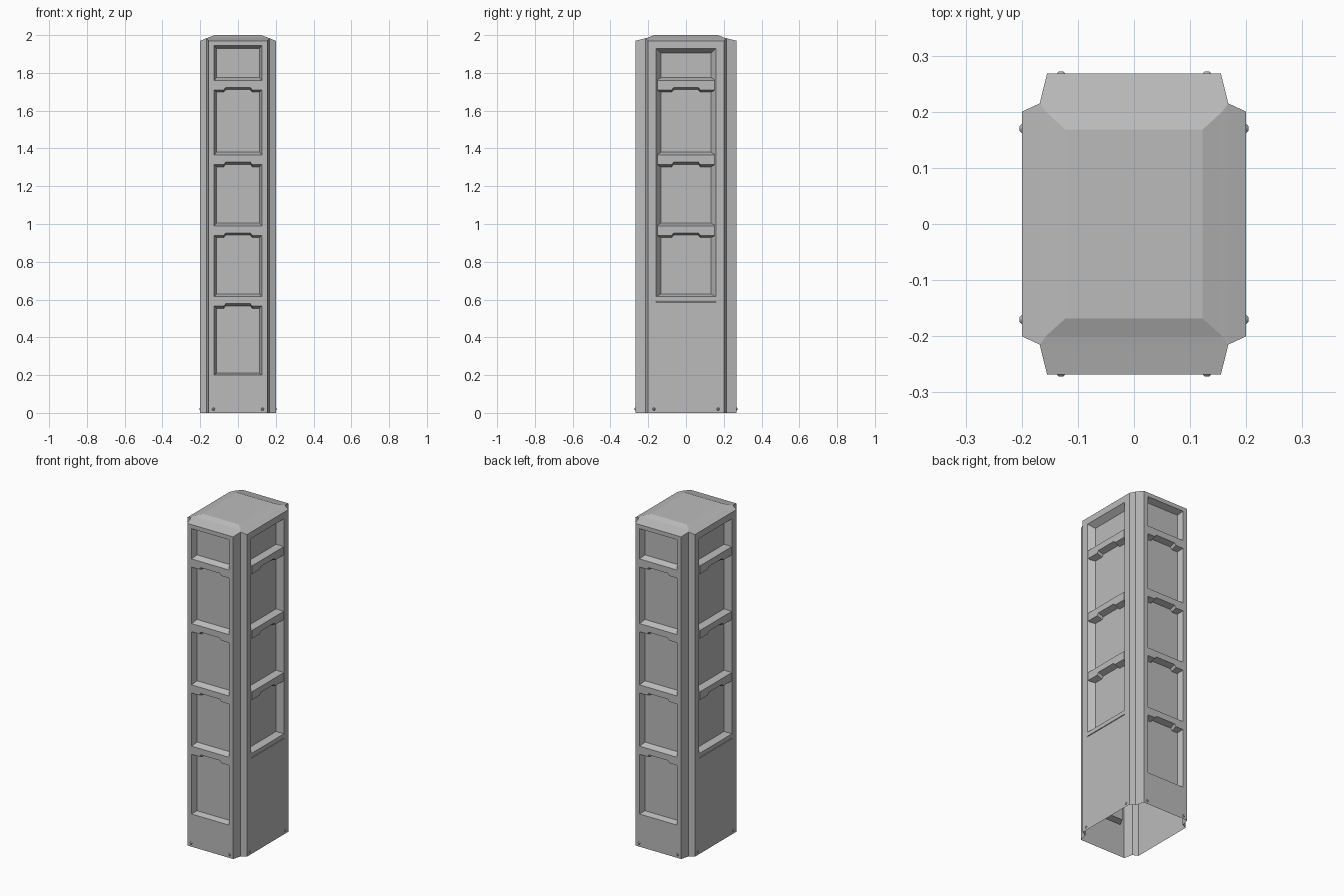
import bpy
import bmesh
from math import radians
from mathutils import Matrix

cube = bpy.data.objects.get("Cube")
if cube:
    bpy.data.objects.remove(cube)

grey = bpy.data.materials.new("stone grey")
grey.use_nodes = True
COLOUR = (0.5, 0.5, 0.5, 1)
grey.diffuse_color = COLOUR
grey.node_tree.nodes["Principled BSDF"].inputs["Base Color"].default_value = COLOUR

DEPTH = 0.035          # recess depth
RIM, NOTCH_TOP = 1.97, 1.983


def make(name, bm, recalc=False):
    bmesh.ops.remove_doubles(bm, verts=bm.verts, dist=0.0001)
    if recalc:
        bmesh.ops.recalc_face_normals(bm, faces=bm.faces)
    mesh = bpy.data.meshes.new(name)
    bm.to_mesh(mesh)
    bm.free()
    mesh.materials.append(grey)
    obj = bpy.data.objects.new(name, mesh)
    bpy.context.collection.objects.link(obj)
    return obj


def face(bm, points):
    return bm.faces.new([bm.verts.new(p) for p in points])


def bridge(bm, low, high):
    """Quads between two closed rings of points."""
    n = len(low)
    for i in range(n):
        j = (i + 1) % n
        face(bm, (low[i], low[j], high[j], high[i]))


def rect(u, bottom, top, y):
    return [(-u, y, bottom), (u, y, bottom), (u, y, top), (-u, y, top)]


def wall(name, angle, half, dist, outer, inner):
    """Flat wall with a recessed, slope-sided panel."""
    bm = bmesh.new()
    edge = rect(half, 0, RIM, -dist)
    opening = rect(*outer, -dist)
    back = rect(*inner, -dist + DEPTH)
    bridge(bm, edge, opening)
    bridge(bm, opening, back)
    face(bm, back)
    bm.transform(Matrix.Rotation(angle, 4, 'Z'))
    make(name, bm)


def bar(name, angle, half, dist, z, notch):
    """Cross bar with sloped top, undercut bottom and a central notch."""
    low, high = z - 0.03, z + 0.02
    outline = [(-half, low), (-notch - 0.01, low), (-notch, low + 0.013),
               (notch, low + 0.013), (notch + 0.01, low), (half, low),
               (half, high), (-half, high)]
    bm = bmesh.new()
    front = [(u, -dist, h) for u, h in outline]
    back = [(u, -dist + DEPTH, h + (0.015 if h == high else -0.012))
            for u, h in outline]
    face(bm, front)
    face(bm, back[::-1])
    bridge(bm, front, back)
    bm.transform(Matrix.Rotation(angle, 4, 'Z'))
    make(name, bm, True)


def stud(name, angle, u, dist):
    bm = bmesh.new()
    bmesh.ops.create_cone(bm, cap_ends=True, segments=8, radius1=0.008,
                          radius2=0.004, depth=0.004,
                          matrix=Matrix.Translation((u, -dist - 0.002, 0.02))
                          @ Matrix.Rotation(radians(90), 4, 'X'))
    bm.transform(Matrix.Rotation(angle, 4, 'Z'))
    make(name, bm)


# Four walls with their recesses, bars and base studs
for name, degrees in (("front", 0), ("left", 90), ("back", 180), ("right", 270)):
    a = radians(degrees)
    narrow = name in ("front", "back")
    dist = 0.268 if narrow else 0.2
    if narrow:
        wall(name + "_wall", a, 0.155, dist, (0.126, 0.2, 1.945), (0.114, 0.21, 1.93))
        levels, half, stud_u = (0.595, 0.97, 1.345, 1.74), 0.126, 0.13
    else:
        wall(name + "_wall", a, 0.2, dist, (0.158, 0.585, 1.93), (0.132, 0.625, 1.905))
        levels, half, stud_u = (0.97, 1.345, 1.74), 0.152, 0.17
        # Solid sill closing the bottom of the side recess
        bm = bmesh.new()
        sill = rect(0.158, 0.59, 0.615, -dist)
        sill_back = rect(0.158, 0.59, 0.63, -dist + DEPTH)
        face(bm, sill)
        bridge(bm, sill, sill_back)
        bm.transform(Matrix.Rotation(a, 4, 'Z'))
        make(name + "_sill", bm, True)
    for i, z in enumerate(levels):
        bar(f"{name}_bar_{i + 1}", a, half, dist, z, 0.065)
    for side, u in (("a", -stud_u), ("b", stud_u)):
        stud(f"{name}_stud_{side}", a, u, dist)

# Notched corner columns
for sx in (-1, 1):
    for sy in (-1, 1):
        path = [(0.155, 0.268, RIM), (0.168, 0.215, NOTCH_TOP), (0.2, 0.2, RIM)]
        bm = bmesh.new()
        for (x1, y1, z1), (x2, y2, z2) in zip(path, path[1:]):
            quad = [(sx * x1, sy * y1, 0), (sx * x2, sy * y2, 0),
                    (sx * x2, sy * y2, z2), (sx * x1, sy * y1, z1)]
            face(bm, quad if sx * sy < 0 else quad[::-1])
        make(("left" if sx > 0 else "right") + ("_back" if sy > 0 else "_front")
             + "_corner", bm)

# Cap: four sloping flaps, then stepped bevels up to the flat top
def level(x, y, z):
    return [(-x, -y, z), (x, -y, z), (x, y, z), (-x, y, z)]


bm = bmesh.new()
rings = [level(0.168, 0.215, NOTCH_TOP), level(0.157, 0.2, 1.987),
         level(0.122, 0.168, 2.0)]
for low, high in zip(rings, rings[1:]):
    bridge(bm, low, high)
face(bm, rings[-1])
for s in (-1, 1):
    face(bm, [(-s * 0.155, -s * 0.268, RIM), (s * 0.155, -s * 0.268, RIM),
              (s * 0.168, -s * 0.215, NOTCH_TOP), (-s * 0.168, -s * 0.215, NOTCH_TOP)])
    face(bm, [(s * 0.2, -s * 0.2, RIM), (s * 0.2, s * 0.2, RIM),
              (s * 0.168, s * 0.215, NOTCH_TOP), (s * 0.168, -s * 0.215, NOTCH_TOP)])
make("cap", bm)
